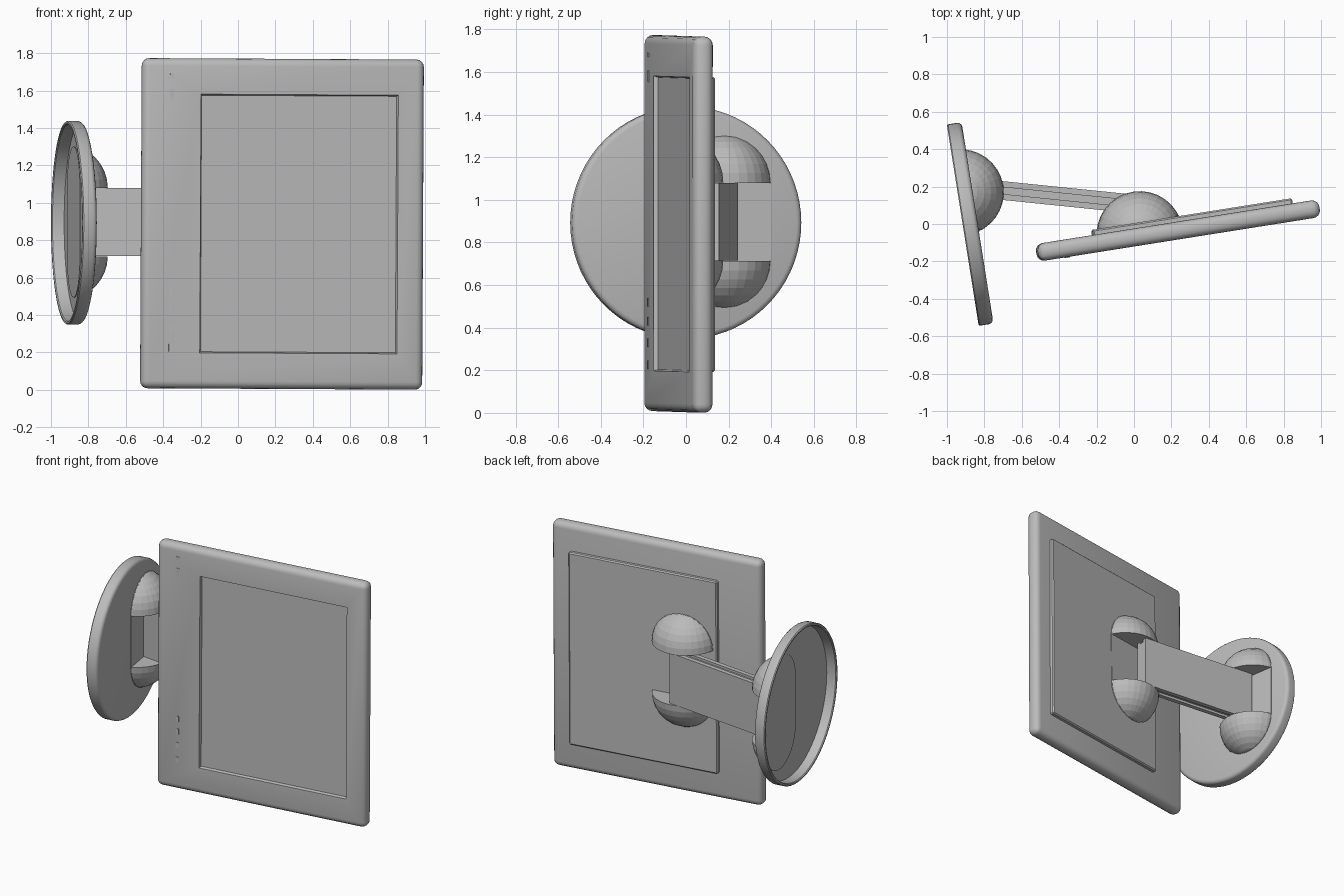
import bpy, bmesh, math
from mathutils import Matrix, Vector

if "Cube" in bpy.data.objects:
    bpy.data.objects.remove(bpy.data.objects["Cube"])

# Single plain grey finish
grey = bpy.data.materials.new("grey_plastic")
grey.use_nodes = True
grey.diffuse_color = (0.5, 0.5, 0.5, 1)
grey.node_tree.nodes["Principled BSDF"].inputs["Base Color"].default_value = (0.5, 0.5, 0.5, 1)

TURN = math.radians(9)
T = Matrix.Translation
PANEL = T((0.235, -0.035, 0.887)) @ Matrix.Rotation(TURN, 4, 'Z') @ Matrix.Rotation(math.radians(0.3), 4, 'Y')
DISC = T((-0.876, 0, 0.893)) @ Matrix.Rotation(TURN, 4, 'Z')


def finish(name, bm, frame, smooth=False):
    bmesh.ops.recalc_face_normals(bm, faces=bm.faces)
    mesh = bpy.data.meshes.new(name)
    bm.to_mesh(mesh)
    bm.free()
    mesh.materials.append(grey)
    obj = bpy.data.objects.new(name, mesh)
    obj.matrix_world = frame
    bpy.context.collection.objects.link(obj)
    bpy.ops.object.select_all(action='DESELECT')
    obj.select_set(True)
    bpy.context.view_layer.objects.active = obj
    if smooth:
        bpy.ops.object.shade_smooth_by_angle(angle=math.radians(35))
    return obj


def box(bm, size, centre, bevel=0, segments=1):
    made = bmesh.ops.create_cube(bm, size=1, matrix=T(centre) @ Matrix.Diagonal((*size, 1)))
    if bevel:
        edges = {e for v in made["verts"] for e in v.link_edges}
        bmesh.ops.bevel(bm, geom=list(edges), offset=bevel, segments=segments,
                        profile=0.5, affect='EDGES')


def prism(bm, outline, vector):
    face = bm.faces.new([bm.verts.new(p) for p in outline])
    made = bmesh.ops.extrude_face_region(bm, geom=[face])
    verts = [g for g in made["geom"] if isinstance(g, bmesh.types.BMVert)]
    bmesh.ops.translate(bm, verts=verts, vec=vector)


# Display housing with a sloped-edge screen recess
THICK, SCREEN_X, SCREEN_W, SCREEN_H = 0.095, 0.085, 1.08, 1.395
bm = bmesh.new()
box(bm, (1.525, THICK, 1.765), (0, 0, 0), 0.04, 4)
housing = finish("display_housing", bm, PANEL)

bm = bmesh.new()
box(bm, (SCREEN_W, 0.04, SCREEN_H), (SCREEN_X, -THICK / 2, 0))
for v in bm.verts:
    if v.co.y > -THICK / 2:
        v.co.x += math.copysign(0.012, SCREEN_X - v.co.x)
        v.co.z -= math.copysign(0.012, v.co.z)
cutter = finish("screen_cutter", bm, PANEL)
cutter.hide_render = True

cut = housing.modifiers.new("screen_recess", 'BOOLEAN')
cut.object = cutter
cut.operation = 'DIFFERENCE'
cut.solver = 'EXACT'
bpy.ops.object.select_all(action='DESELECT')
housing.select_set(True)
bpy.context.view_layer.objects.active = housing
bpy.context.view_layer.update()
bpy.ops.object.modifier_apply(modifier=cut.name)
bpy.data.objects.remove(cutter)
bpy.ops.object.shade_smooth_by_angle(angle=math.radians(35))

# Raised plate on the back
bm = bmesh.new()
box(bm, (SCREEN_W, 0.04, 1.385), (SCREEN_X, THICK / 2 + 0.008, 0), 0.008)
finish("back_plate", bm, PANEL)

# Small control buttons beside the screen
bm = bmesh.new()
for z, h in ((0.79, 0.02), (0.69, 0.055), (-0.37, 0.04), (-0.46, 0.04), (-0.56, 0.04), (-0.665, 0.04)):
    box(bm, (0.02, 0.008, h), (-0.607, -THICK / 2, z))
finish("control_buttons", bm, PANEL)

# Wall disc: rounded front rim and hollow back, spun round its x axis
bm = bmesh.new()
profile = [(0.04, 0), (0.04, 0.52), (0.036, 0.533), (0.028, 0.541), (0.018, 0.545),
           (-0.034, 0.545), (-0.04, 0.54), (-0.04, 0.53), (-0.034, 0.525), (0.028, 0.52), (0.028, 0)]
verts = [bm.verts.new((x, 0, r)) for x, r in profile]
edges = [bm.edges.new(pair) for pair in zip(verts, verts[1:])]
bmesh.ops.spin(bm, geom=verts + edges, cent=(0, 0, 0), axis=(1, 0, 0),
               angle=math.tau, steps=72, use_duplicate=False)
bmesh.ops.remove_doubles(bm, verts=bm.verts, dist=0.0005)
finish("wall_disc", bm, DISC, True)

# Slotted joints: two quarter domes on a thin rounded base, facing local +x
SLOT, BALL, SINK = 0.183, 0.23, 0.063
RIM = math.sqrt(BALL ** 2 - SINK ** 2)


def joint(name, frame, base_back):
    bm = bmesh.new()
    for side in (1, -1):
        dome = bmesh.new()
        bmesh.ops.create_uvsphere(dome, u_segments=32, v_segments=16, radius=BALL)
        for co, no in (((0, 0, 0), (0, 0, side)), ((SINK, 0, 0), (1, 0, 0))):
            cut = bmesh.ops.bisect_plane(dome, geom=dome.verts[:] + dome.edges[:] + dome.faces[:],
                                         dist=0.0001, plane_co=co, plane_no=no, clear_inner=True)
            rim = [g for g in cut["geom_cut"] if isinstance(g, bmesh.types.BMEdge)]
            bmesh.ops.holes_fill(dome, edges=rim)
        bmesh.ops.translate(dome, verts=dome.verts, vec=(-SINK, 0, side * SLOT))
        part = bpy.data.meshes.new("dome")
        dome.to_mesh(part)
        dome.free()
        bm.from_mesh(part)
        bpy.data.meshes.remove(part)
    outline = []
    for side, start in ((1, 0), (-1, math.pi)):
        for i in range(17):
            a = start + math.pi * i / 16
            outline.append((base_back, RIM * math.cos(a), side * SLOT + RIM * math.sin(a)))
    prism(bm, outline, Vector((0.004 - base_back, 0, 0)))
    finish(name, bm, frame)


joint("wall_joint", DISC @ T((0.04, 0.175, 0.004)), -0.016)
joint("display_joint", PANEL @ T((-0.205, THICK / 2 + 0.028, 0.01)) @ Matrix.Rotation(math.pi / 2, 4, 'Z'), -0.01)

# Arm: slab with a channel along its top and bottom edges
start, end = Vector((-0.86, 0.195, 0.897)), Vector((0.02, 0.105, 0.897))
along = end - start
bm = bmesh.new()
half, groove, high, low = 0.05, 0.018, 0.182, 0.165
quarter = [(half, high), (groove, high), (groove, low)]
top = quarter + [(-y, z) for y, z in reversed(quarter)]
section = top + [(-y, -z) for y, z in top]
prism(bm, [(0, y, z) for y, z in section], Vector((along.length, 0, 0)))
finish("support_arm", bm, T(start) @ Matrix.Rotation(math.atan2(along.y, along.x), 4, 'Z'))
